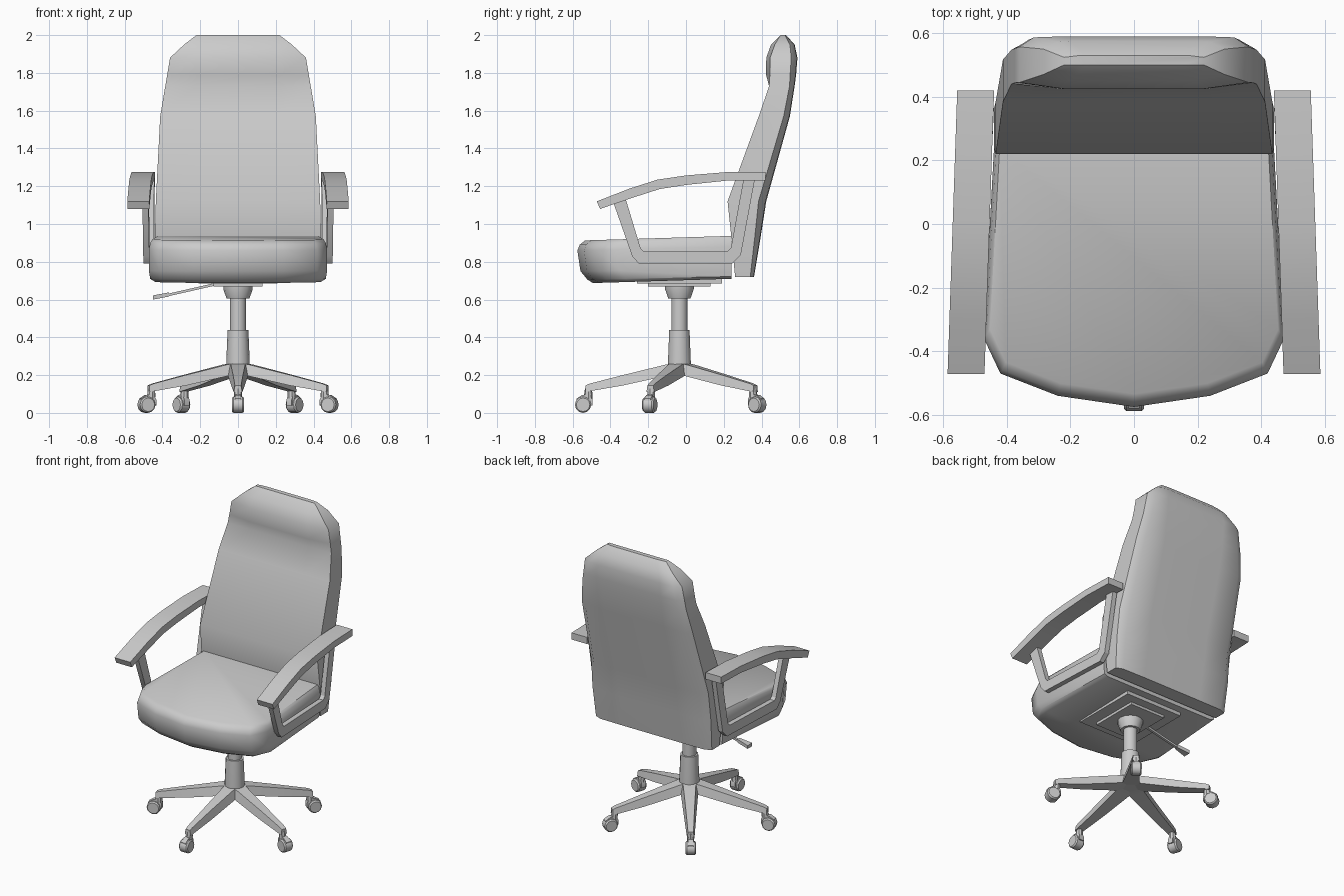
import bpy, bmesh, math
from mathutils import Matrix, Vector

if "Cube" in bpy.data.objects:
    bpy.data.objects.remove(bpy.data.objects["Cube"])

CY = -0.035  # y of the column axis


def loft(name, rings, angle=40, mat=None):
    """Skin a list of equal-length vertex rings and cap both ends."""
    bm = bmesh.new()
    vs = [[bm.verts.new(mat @ Vector(p) if mat else p) for p in r] for r in rings]
    n = len(rings[0])
    for a, b in zip(vs, vs[1:]):
        for i in range(n):
            j = (i + 1) % n
            bm.faces.new((a[i], a[j], b[j], b[i]))
    bm.faces.new(vs[0])
    bm.faces.new(vs[-1])
    bmesh.ops.recalc_face_normals(bm, faces=bm.faces)
    me = bpy.data.meshes.new(name)
    bm.to_mesh(me)
    bm.free()
    ob = bpy.data.objects.new(name, me)
    bpy.context.collection.objects.link(ob)
    bpy.ops.object.select_all(action='DESELECT')
    ob.select_set(True)
    bpy.context.view_layer.objects.active = ob
    bpy.ops.object.shade_smooth_by_angle(angle=math.radians(angle))
    return ob


def lathe(name, profile, n=12, mat=None):
    """Revolve (radius, z) points about z."""
    ang = [2 * math.pi * i / n for i in range(n)]
    return loft(name, [[(r * math.cos(a), r * math.sin(a), z) for a in ang]
                       for r, z in profile], mat=mat)


def mirrored(half):
    """Complete a right-hand half outline with its mirror image."""
    return half + [(-p[0], *p[1:]) for p in reversed(half) if abs(p[0]) > 1e-6]


def box(name, x0, x1, y0, y1, z0, z1):
    return loft(name, [[(x0, y0, z), (x1, y0, z), (x1, y1, z), (x0, y1, z)] for z in (z0, z1)])


# Seat cushion: stacked outlines, rounded at the front
outline = [(0.44, 0.24), (0.472, -0.36), (0.42, -0.47), (0.24, -0.54), (0, -0.575)]
rings = []
for sx, sy, zf, zb in [(0.93, 0.9, 0.685, 0.71), (0.985, 0.935, 0.705, 0.722), (1, 0.98, 0.75, 0.76),
                       (1, 1, 0.86, 0.88), (0.985, 0.985, 0.89, 0.92), (0.96, 0.95, 0.912, 0.937)]:
    half = []
    for x, y in outline:
        y = 0.24 - (0.24 - y) * sy
        half.append((x * sx, y, zb + (zf - zb) * (0.24 - y) / 0.81))
    rings.append(mirrored(half))
loft("seat", rings, 50)

# Backrest with headrest bulge: (z, front y, back y, half width)
rings = []
for z, yf, yb, w in [(0.72, 0.26, 0.36, 0.43), (0.93, 0.24, 0.395, 0.44), (1.12, 0.22, 0.425, 0.435),
                     (1.57, 0.385, 0.55, 0.412), (1.73, 0.44, 0.575, 0.385), (1.79, 0.424, 0.583, 0.375),
                     (1.88, 0.425, 0.59, 0.36), (1.95, 0.45, 0.575, 0.285), (2.0, 0.5, 0.53, 0.22)]:
    d = 0.2 * (yb - yf)
    head = 0.02 if 1.75 < z < 1.99 else 0
    rings.append(mirrored([(min(0.22, w * 0.7), yf, z), (w, yf + head, z), (w, yb - d, z),
                           (w - 0.045, yb - 0.1 * d, z), (min(0.22, w * 0.7), yb, z)]))
loft("backrest", rings, 40)

# Armrests: curved pad and U-shaped frame on each side
pad = [((-0.472, 1.12), (-0.455, 1.08)), ((-0.3, 1.187), (-0.28, 1.14)), ((-0.15, 1.235), (-0.14, 1.185)),
       ((0, 1.257), (0, 1.207)), ((0.22, 1.275), (0.22, 1.23)), ((0.42, 1.275), (0.42, 1.23))]
frame = [((-0.385, 1.115), (-0.32, 1.135)), ((-0.285, 0.83), (-0.24, 0.87)), ((-0.25, 0.79), (-0.225, 0.855)),
         ((0.245, 0.79), (0.22, 0.855)), ((0.29, 0.835), (0.238, 0.875)), ((0.365, 1.24), (0.305, 1.24))]


def arm_ring(pair, x_at, width, s):
    (a, b), w = pair, width
    return [(s * x_at(a[0]), *a), (s * (x_at(a[0]) + w), *a),
            (s * (x_at(b[0]) + w), *b), (s * x_at(b[0]), *b)]


for side, s in (("right", 1), ("left", -1)):
    loft(side + "_arm_pad", [arm_ring(p, lambda y: 0.47 - 0.034 * (y + 0.47), 0.116, s) for p in pad], 25)
    loft(side + "_arm_frame", [arm_ring(p, lambda y: 0.473 - 0.045 * (y + 0.36), 0.032, s) for p in frame], 25)

# Mounting plates under the seat
box("seat_plate", -0.21, 0.21, -0.26, 0.19, 0.685, 0.72)
box("tilt_plate", -0.13, 0.13, -0.2, 0.13, 0.668, 0.70)

# Gas column and hub
axis = Matrix.Translation((0, CY, 0))
lathe("column", [(0.062, 0.2), (0.062, 0.27), (0.055, 0.44), (0.043, 0.44), (0.043, 0.605),
                 (0.06, 0.605), (0.078, 0.655), (0.078, 0.685)], 14, axis)

# Height lever with paddle
loft("lever_rod", [[(x, CY - 0.008, z), (x, CY + 0.008, z), (x, CY + 0.008, z + 0.014), (x, CY - 0.008, z + 0.014)]
                   for x, z in ((-0.05, 0.69), (-0.38, 0.615))])
loft("lever_paddle", [[(x, CY - w, z), (x, CY + w, z), (x, CY + w, z + 0.022), (x, CY - w, z + 0.022)]
                      for x, z, w in ((-0.365, 0.616, 0.012), (-0.45, 0.6, 0.024))])

# Five-star base: tapered legs, each ending in a caster
for i in range(5):
    m = axis @ Matrix.Rotation(math.radians(-90 + 72 * i), 4, 'Z')
    loft(f"base_leg_{i + 1}", [[(r, -wb, zb), (r, wb, zb), (r, wt, zt), (r, -wt, zt)]
                               for r, wb, wt, zb, zt in ((0.0, 0.06, 0.045, 0.205, 0.268),
                                                         (0.075, 0.052, 0.038, 0.195, 0.255),
                                                         (0.30, 0.036, 0.026, 0.145, 0.2),
                                                         (0.475, 0.025, 0.018, 0.115, 0.155),
                                                         (0.498, 0.022, 0.016, 0.11, 0.145))], 30, m)
    lathe(f"caster_stem_{i + 1}", [(0.02, 0.05), (0.022, 0.1), (0.018, 0.13)], 8,
          m @ Matrix.Translation((0.482, 0, 0)))
    loft(f"caster_hood_{i + 1}", [[(x, -0.017, z0), (x, 0.017, z0), (x, 0.017, z1), (x, -0.017, z1)]
                                  for x, z0, z1 in ((0.46, 0.04, 0.07), (0.475, 0.04, 0.098),
                                                    (0.515, 0.04, 0.095), (0.545, 0.04, 0.075))], 30, m)
    lathe(f"caster_wheel_{i + 1}", [(0.036, -0.032), (0.043, -0.024), (0.043, 0.024), (0.036, 0.032)], 12,
          m @ Matrix.Translation((0.51, 0, 0.043)) @ Matrix.Rotation(math.pi / 2, 4, 'X'))
